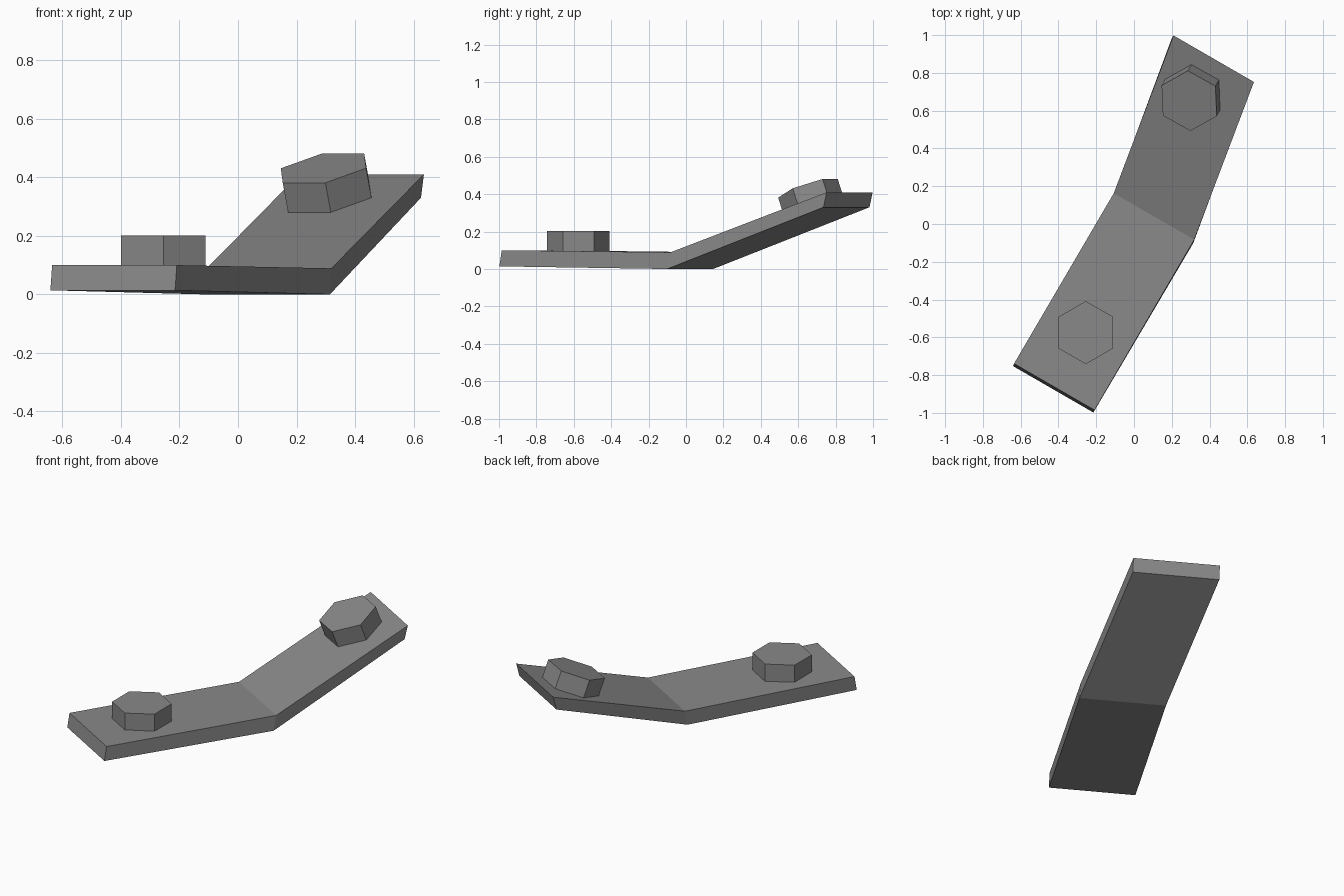
import bpy, bmesh
from math import pi
from mathutils import Vector, Matrix

cube = bpy.data.objects.get("Cube")
if cube:
    bpy.data.objects.remove(cube)

# One plain grey metal
GREY = (0.25, 0.25, 0.25, 1)
metal = bpy.data.materials.new("grey_metal")
metal.use_nodes = True
metal.diffuse_color = GREY
metal.node_tree.nodes["Principled BSDF"].inputs["Base Color"].default_value = GREY


def finish(name, bm):
    bmesh.ops.recalc_face_normals(bm, faces=bm.faces)
    mesh = bpy.data.meshes.new(name)
    bm.to_mesh(mesh)
    bm.free()
    mesh.materials.append(metal)
    obj = bpy.data.objects.new(name, mesh)
    bpy.context.collection.objects.link(obj)
    return obj


# Bent bar: rectangular sections given by top centre and thickness vector
sections = [
    ((-0.422, -0.862, 0.10), (-0.006, -0.013, -0.086)),
    ((0.106, 0.04, 0.089), (-0.005, -0.018, -0.089)),
    ((0.422, 0.875, 0.41), (-0.01, -0.017, -0.08)),
]
half_width = Vector((0.213, -0.123, 0))
bm = bmesh.new()
rings = []
for centre, down in sections:
    c, d = Vector(centre), Vector(down)
    corners = (c - half_width, c + half_width, c + half_width + d, c - half_width + d)
    rings.append([bm.verts.new(p) for p in corners])
for a, b in zip(rings, rings[1:]):
    for i in range(4):
        j = (i + 1) % 4
        bm.faces.new((a[i], a[j], b[j], b[i]))
bm.faces.new(rings[0])
bm.faces.new(rings[-1])
finish("bent_bar", bm)


# Hexagonal bolt heads, standing square on the bar
def bolt(name, top, normal, corner, height=0.112, radius=0.167):
    n = Vector(normal).normalized()
    u = Vector(corner)
    u = (u - n * u.dot(n)).normalized()
    frame = Matrix((u, n.cross(u), n)).transposed().to_4x4()
    bm = bmesh.new()
    bmesh.ops.create_cone(bm, cap_ends=True, segments=6, radius1=radius,
                          radius2=radius, depth=height)
    # Turn a corner onto the local x axis
    first = max(bm.verts, key=lambda v: v.co.x).co
    turn = Vector((1, 0)).angle_signed(Vector((first.x, first.y)))
    bm.transform(Matrix.Rotation(turn, 4, 'Z'))
    bm.transform(Matrix.Translation(Vector(top) - n * height / 2) @ frame)
    finish(name, bm)


bolt("lower_bolt_head", (-0.255, -0.575, 0.202), (0, 0, 1), (0, 1, 0))
bolt("upper_bolt_head", (0.292, 0.652, 0.431), (-0.17, -0.30, 0.94), (-0.006, 0.16, 0.046))
